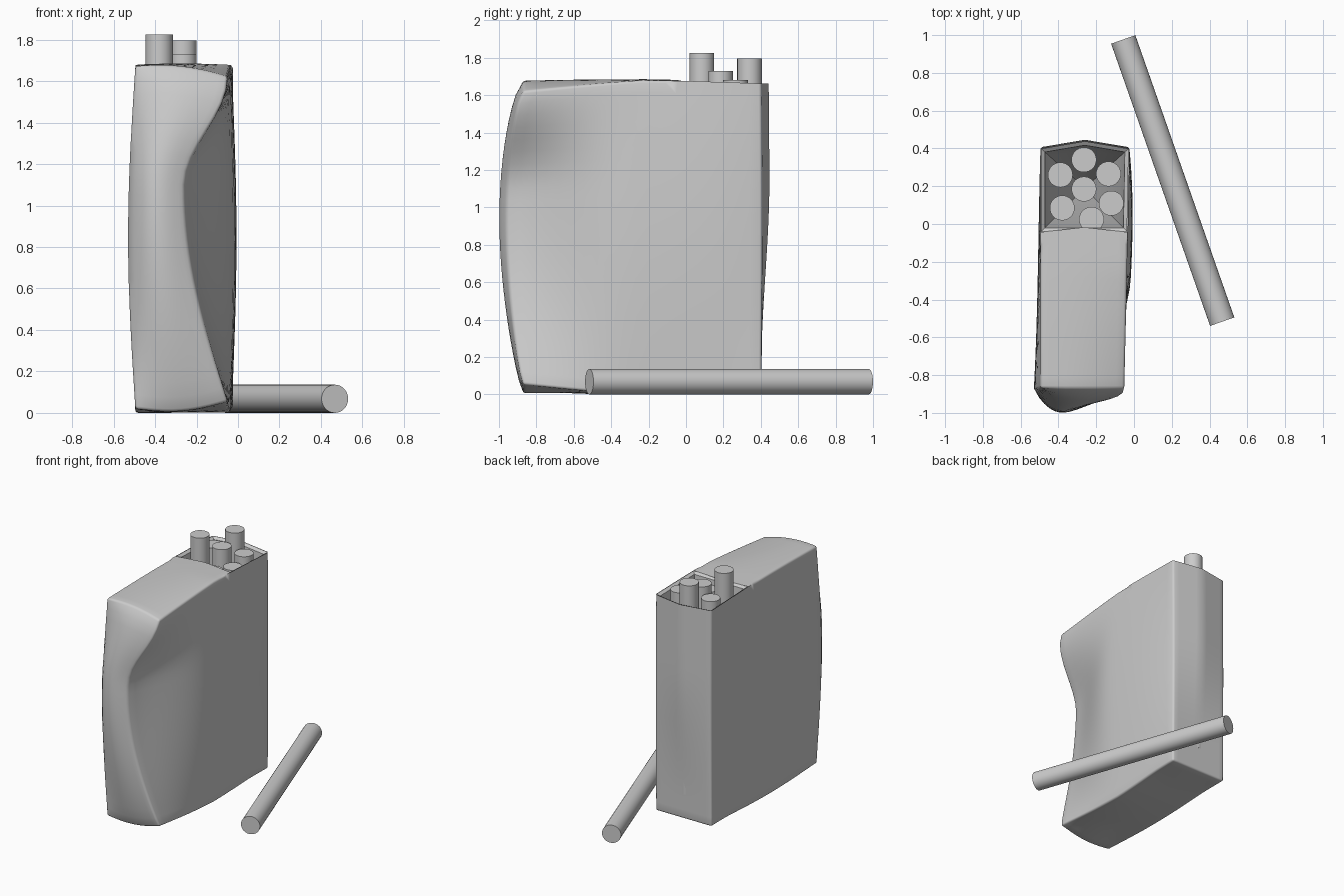
import bpy, bmesh
from math import sin, cos, pi
from mathutils import Vector

if "Cube" in bpy.data.objects:
    bpy.data.objects.remove(bpy.data.objects["Cube"])

NU, NV, NW, OPEN = 10, 20, 24, 13   # grid divisions; top is open behind row OPEN


def smooth(t):
    t = min(max(t, 0), 1)
    return t * t * (3 - 2 * t)


def pack_point(u, v, w):
    """Crumpled box: u left-right, v front-back, w bottom-top, all 0..1."""
    m = max(0, sin(pi * w))
    arch = sin(pi * u)
    # dent in the front right corner, strongest two thirds up
    dent = sin(pi / 2 * w / 0.66) if w < 0.66 else 0.5 + 0.5 * cos(pi * (w - 0.66) / 0.34)
    reach = 0.5 * (1 - smooth(v / 0.46)) + 0.5 * max(0, 1 - v / 0.5) ** 1.5
    left = -0.495 - m * (0.035 * (1 - v) ** 2 + 0.04 * v * v * (1 - v))
    right = -0.05 + 0.025 * v + 0.17 * m * v * v * (1 - v) - 0.21 * dent * reach
    x = left + (right - left) * u
    # bulged front and ridged back
    bulge = max(0, sin(pi * w ** 1.2)) ** 0.62
    front = -0.87 - bulge * (0.09 * u + 0.085 * max(0, sin(pi * u ** 0.8)))
    back = 0.402 + 0.005 * m + 0.04 * (1 - abs(2 * u - 1)) * smooth((w - 0.1) / 0.6)
    y = front + (back - front) * v
    # slightly pillowed bottom and top, both pinched at the front right corner
    pinch = u * u * max(0, 1 - v / 0.5)
    low = 0.02 - 0.02 * max(arch * (1 - v), sin(pi * min(v * 1.2, 1))) + 0.035 * pinch
    high = 1.672 + 0.012 * arch * (1 - v) + 0.012 * sin(pi * v) - 0.01 * v - 0.05 * pinch
    return Vector((x, y, low + (high - low) * w))


def add_sheet(bm, na, nb, point):
    grid = [[bm.verts.new(point(a / na, b / nb)) for b in range(nb + 1)] for a in range(na + 1)]
    for a in range(na):
        for b in range(nb):
            bm.faces.new((grid[a][b], grid[a + 1][b], grid[a + 1][b + 1], grid[a][b + 1]))


def shade(obj):
    bpy.ops.object.select_all(action='DESELECT')
    obj.select_set(True)
    bpy.context.view_layer.objects.active = obj
    bpy.ops.object.shade_smooth_by_angle(angle=0.7)


def finish(bm, name):
    mesh = bpy.data.meshes.new(name)
    bm.to_mesh(mesh)
    bm.free()
    obj = bpy.data.objects.new(name, mesh)
    bpy.context.collection.objects.link(obj)
    shade(obj)


# Crumpled pack, wound so that every sheet faces outward
bm = bmesh.new()
add_sheet(bm, NU, NW, lambda a, b: pack_point(a, 0, b))
add_sheet(bm, NU, NW, lambda a, b: pack_point(1 - a, 1, b))
add_sheet(bm, NV, NW, lambda a, b: pack_point(1, a, b))
add_sheet(bm, NV, NW, lambda a, b: pack_point(0, 1 - a, b))
add_sheet(bm, NU, NV, lambda a, b: pack_point(1 - a, b, 0))
add_sheet(bm, NU, OPEN, lambda a, b: pack_point(a, b * OPEN / NV, 1))
bmesh.ops.remove_doubles(bm, verts=bm.verts, dist=0.0005)
# soften the folds, leaving the edges beside the opening alone
folds = [e for e in bm.edges if len(e.link_faces) == 2 and e.calc_face_angle() > 0.7
         and not (min(v.co.z for v in e.verts) > 1.64 and max(v.co.y for v in e.verts) > -0.1)]
bmesh.ops.bevel(bm, geom=folds, offset=0.014, segments=3, profile=0.5, affect='EDGES')
finish(bm, "pack")

# Liner funnelling down around the sticks from the rim of the opening
bm = bmesh.new()
centre = Vector((-0.26, 0.19, 0))
rim = [pack_point(u, v, 1) for u, v in
       [(0, OPEN / NV), (1, OPEN / NV), (1, 1), (0.5, 1), (0, 1)]]
rings = []
for scale, drop in [(0.985, 0), (0.9, 0.015), (0.8, 0.4), (0.15, 1.1)]:
    rings.append([bm.verts.new((centre.x + (p.x - centre.x) * scale,
                                centre.y + (p.y - centre.y) * scale, p.z - drop)) for p in rim])
for upper, lower in zip(rings, rings[1:]):
    for i in range(5):
        j = (i + 1) % 5
        bm.faces.new((upper[j], upper[i], lower[i], lower[j]))
bm.faces.new(rings[-1])
finish(bm, "liner")


def stick(name, start, end, radius=0.066):
    start, end = Vector(start), Vector(end)
    axis = end - start
    bpy.ops.mesh.primitive_cylinder_add(vertices=32, radius=radius, depth=axis.length,
                                        location=(start + end) / 2)
    obj = bpy.context.object
    obj.name = name
    obj.rotation_euler = axis.to_track_quat('Z', 'Y').to_euler()
    shade(obj)


# Sticks standing in the opening: x, y, top height
for i, (x, y, top) in enumerate([(-0.38, 0.085, 1.825), (-0.265, 0.34, 1.797), (-0.265, 0.185, 1.73),
                                 (-0.135, 0.265, 1.68), (-0.39, 0.26, 1.68),
                                 (-0.12, 0.11, 1.64), (-0.225, 0.025, 1.62)]):
    stick(f"packed_stick_{i + 1}", (x, y, top - 1.59), (x, y, top))

# Loose stick lying beside the pack
stick("loose_stick", (-0.057, 0.977, 0.068), (0.467, -0.517, 0.068), 0.068)
